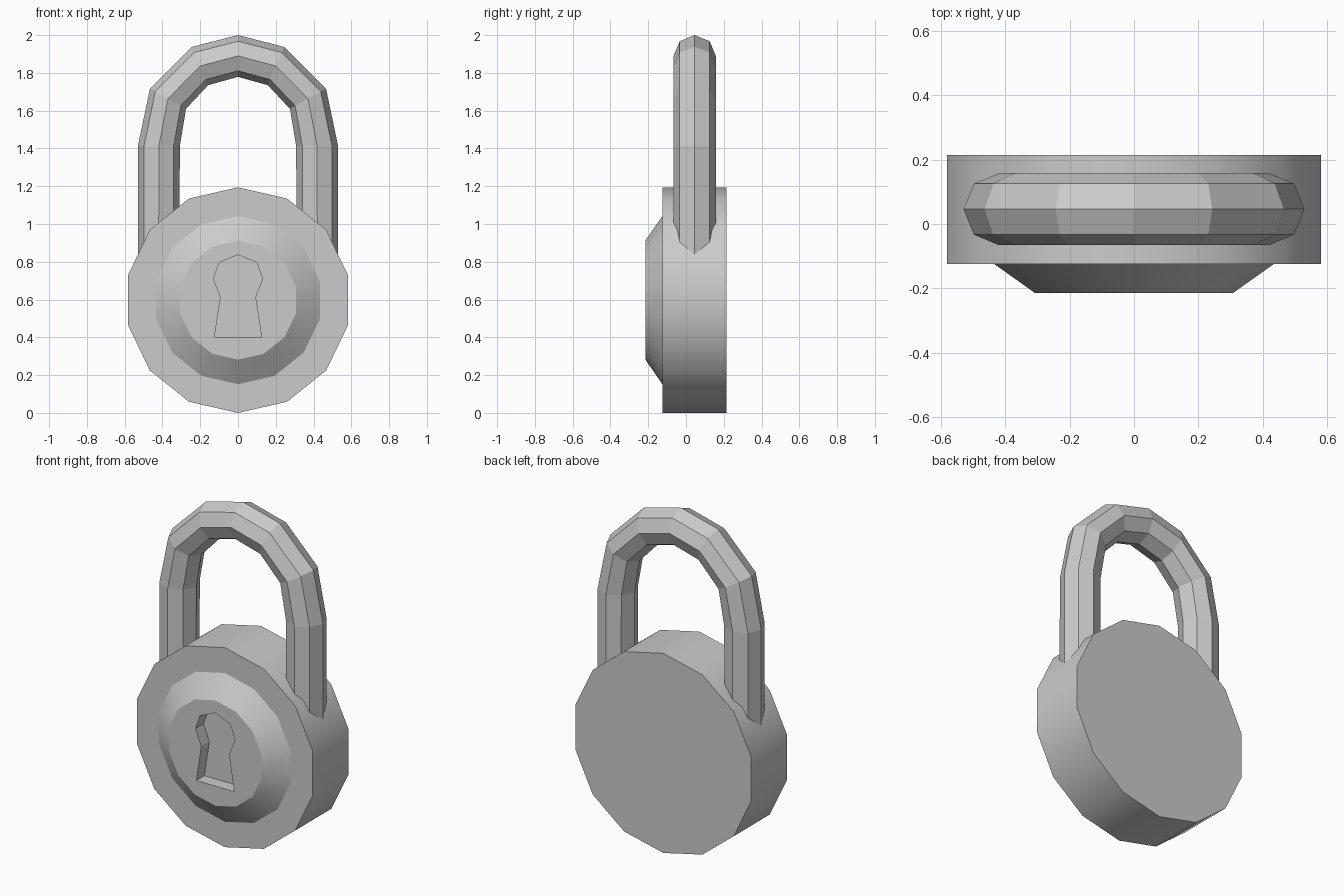
import bpy, bmesh, math

if "Cube" in bpy.data.objects:
    bpy.data.objects.remove(bpy.data.objects["Cube"])

SIDES = 14
CZ = 0.597  # height of the body axis

metal = bpy.data.materials.new("light grey metal")
metal.diffuse_color = (0.6, 0.6, 0.6, 1)
metal.use_nodes = True
metal.node_tree.nodes["Principled BSDF"].inputs["Base Color"].default_value = metal.diffuse_color


def finish(bm, name):
    bmesh.ops.recalc_face_normals(bm, faces=bm.faces[:])
    me = bpy.data.meshes.new(name)
    bm.to_mesh(me)
    bm.free()
    me.materials.append(metal)
    ob = bpy.data.objects.new(name, me)
    bpy.context.collection.objects.link(ob)
    return ob


def loft(bm, rings, smooth_bands=()):
    """Join rings of points with quads and cap both ends."""
    rows = [[bm.verts.new(p) for p in ring] for ring in rings]
    n = len(rows[0])
    for k, (a, b) in enumerate(zip(rows, rows[1:])):
        for i in range(n):
            j = (i + 1) % n
            f = bm.faces.new((a[i], a[j], b[j], b[i]))
            f.smooth = k in smooth_bands
    bm.faces.new(rows[0])
    bm.faces.new(rows[-1])


# Round lock body with raised, bevelled front boss
bm = bmesh.new()
profile = [(0.597, 0.215), (0.597, -0.125), (0.445, -0.125), (0.315, -0.215)]
angles = [2 * math.pi * i / SIDES for i in range(SIDES)]
loft(bm, [[(r * math.sin(a), y, CZ + r * math.cos(a)) for a in angles]
          for r, y in profile], smooth_bands=(0, 2))
body = finish(bm, "lock_body")

# Keyhole recess
half = [(0.10, 0.795), (0.13, 0.71), (0.092, 0.612), (0.125, 0.40)]
outline = [(0, 0.837)] + half + [(-x, z) for x, z in reversed(half)]
bm = bmesh.new()
loft(bm, [[(x, y, z) for x, z in outline] for y in (-0.3, -0.14)])
cutter = finish(bm, "keyhole_cutter")
cutter.hide_render = True
cutter.hide_viewport = True
mod = body.modifiers.new("keyhole", 'BOOLEAN')
mod.operation = 'DIFFERENCE'
mod.solver = 'EXACT'
mod.object = cutter

# Shackle: octagonal bar given by its outer and inner outline points
right = [((0.53, 0.76), (0.31, 0.76)),
         ((0.53, 1.413), (0.308, 1.413)),
         ((0.466, 1.717), (0.275, 1.61)),
         ((0.243, 1.938), (0.158, 1.735))]
mirrored = [((-a[0], a[1]), (-b[0], b[1])) for a, b in reversed(right)]
path = right + [((0, 2.0), (0, 1.779))] + mirrored
rings = []
for (ox, oz), (ix, iz) in path:
    ring = []
    for k in range(8):
        c, s = math.cos(k * math.pi / 4), math.sin(k * math.pi / 4)
        ring.append(((ox + ix) / 2 + (ox - ix) / 2 * c,
                     0.046 + 0.112 * s,
                     (oz + iz) / 2 + (oz - iz) / 2 * c))
    rings.append(ring)
bm = bmesh.new()
loft(bm, rings)
finish(bm, "shackle")
